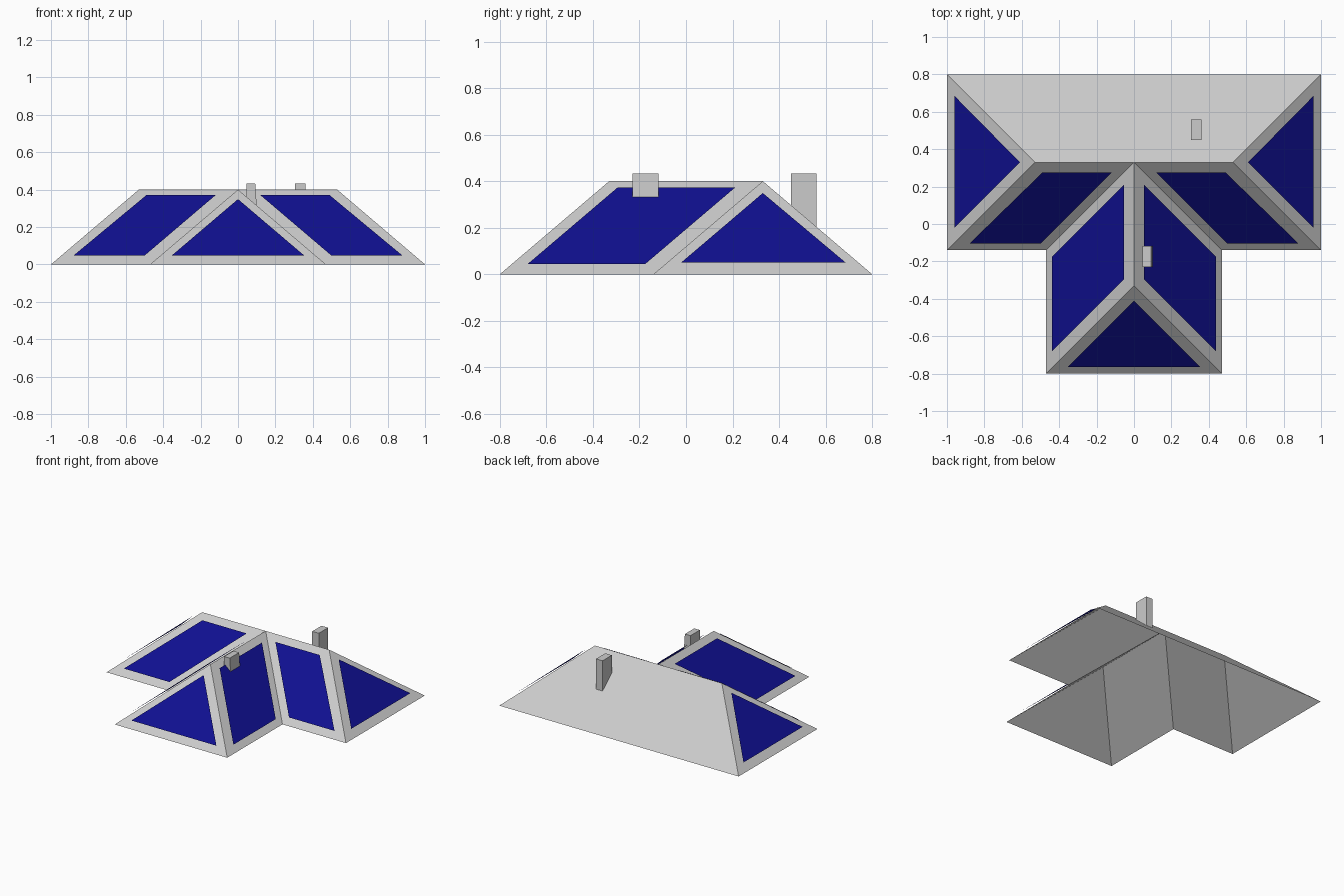
import bpy

if "Cube" in bpy.data.objects:
    bpy.data.objects.remove(bpy.data.objects["Cube"])

H, W = 0.40, 0.47          # ridge height, horizontal run of every slope
RY = 0.33                  # main ridge position
SLOPE = H / W


def mesh(name, verts, faces, mat=None):
    me = bpy.data.meshes.new(name)
    me.from_pydata(verts, [], faces)
    ob = bpy.data.objects.new(name, me)
    bpy.context.collection.objects.link(ob)
    if mat:
        me.materials.append(mat)
    return ob


# height of each kind of roof plane
def main_front(x, y): return SLOPE * (y - RY + W)
def main_back(x, y): return SLOPE * (RY + W - y)
def main_side(x, y): return SLOPE * (1 - abs(x))
def wing_side(x, y): return SLOPE * (W - abs(x))
def wing_front(x, y): return SLOPE * (y + 0.8)


# open hipped roof shell: T-shaped eaves and two meeting ridges
verts = [(0, RY, H), (0, -RY, H)]
for s in (-1, 1):
    verts += [(s, 0.8, 0), (s, RY - W, 0), (s * W, RY - W, 0),
              (s * W, -0.8, 0), (s * (1 - W), RY, H)]
faces = [(7, 2, 6, 0, 11), (5, 10, 1)]
for b in (2, 7):
    side = [(b, b + 1, b + 4), (b + 1, b + 2, 0, b + 4), (b + 2, b + 3, 1, 0)]
    faces += side if b == 2 else [f[::-1] for f in side]
mesh("roof", verts, faces)

# solar panels floating just above the slopes
blue = bpy.data.materials.new("panel_blue")
blue.diffuse_color = (0.005, 0.005, 0.28, 1)
blue.use_nodes = True
blue.node_tree.nodes["Principled BSDF"].inputs["Base Color"].default_value = blue.diffuse_color


def panel(name, plane, pts):
    mesh(name, [(x, y, plane(x, y) + 0.017) for x, y in pts],
         [tuple(range(len(pts)))], blue)


panel("wing_front_panel", wing_front,
      [(-0.355, -0.765), (0.355, -0.765), (0, -0.41)])
layouts = {
    "end_panel": (main_side, [(0.96, -0.02), (0.96, 0.685), (0.61, RY)]),
    "main_panel": (main_front, [(0.50, -0.105), (0.88, -0.105),
                                (0.49, 0.275), (0.12, 0.275)]),
    "wing_panel": (wing_side, [(0.053, -0.295), (0.438, -0.68),
                               (0.438, -0.175), (0.053, 0.21)]),
}
for name, (plane, pts) in layouts.items():
    panel("right_" + name, plane, pts)
    panel("left_" + name, plane, [(-x, y) for x, y in pts[::-1]])


# chimneys whose feet follow the slope
def chimney(name, plane, x0, x1, y0, y1, top_x1):
    foot = [(x0, y0), (x1, y0), (x1, y1), (x0, y1)]
    top = [(x0, y0), (top_x1, y0), (top_x1, y1), (x0, y1)]
    v = [(x, y, plane(x, y)) for x, y in foot] + [(x, y, 0.433) for x, y in top]
    f = [(i, (i + 1) % 4, (i + 1) % 4 + 4, i + 4) for i in range(4)]
    mesh(name, v, f + [(4, 5, 6, 7), (3, 2, 1, 0)])


chimney("wing_chimney", wing_side, 0.045, 0.10, -0.23, -0.118, 0.092)
chimney("back_chimney", main_back, 0.305, 0.36, 0.45, 0.56, 0.36)
